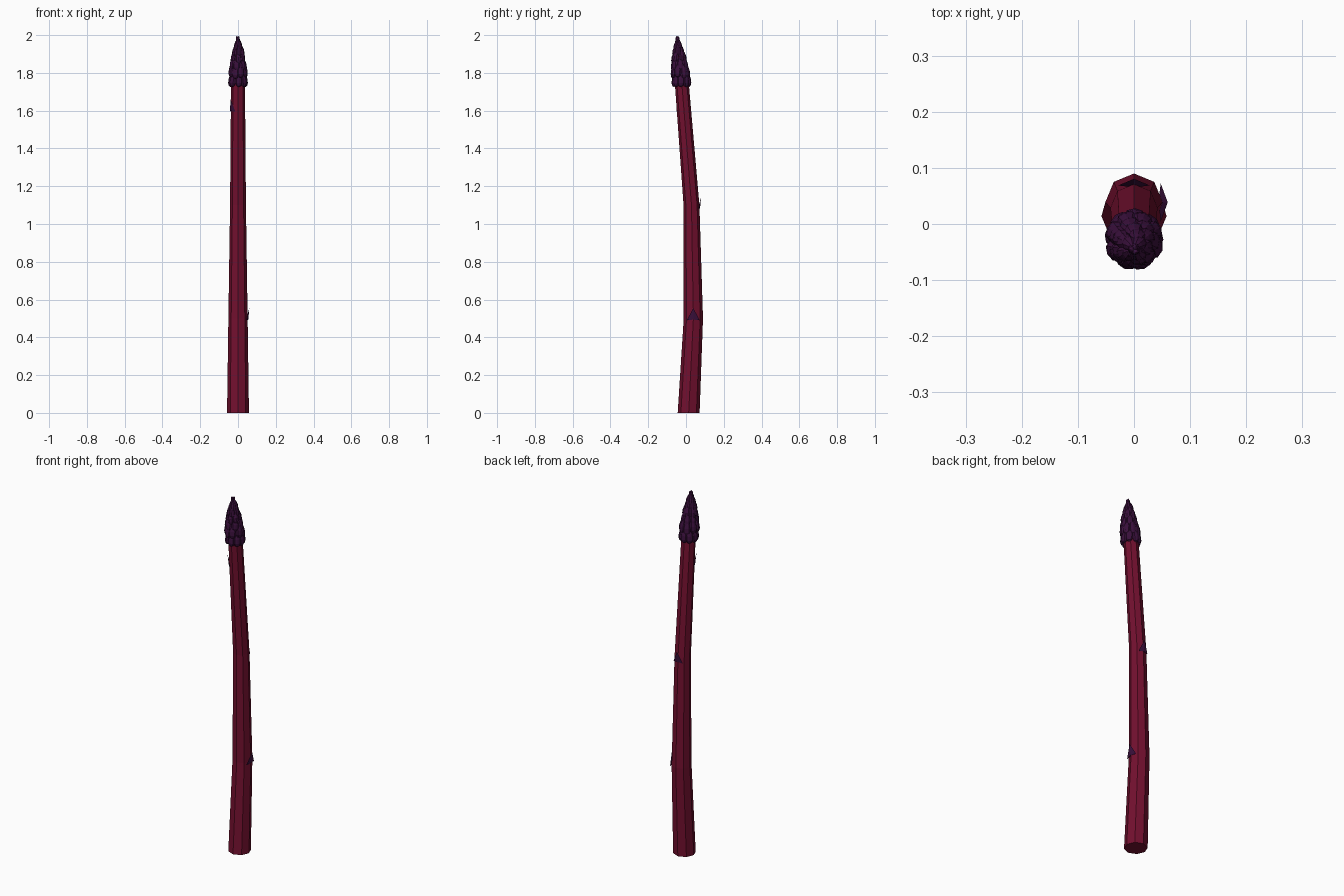
import bpy, bmesh, math, random
from mathutils import Vector, Matrix

if "Cube" in bpy.data.objects:
    bpy.data.objects.remove(bpy.data.objects["Cube"])

random.seed(4)

def material(name, rgb):
    m = bpy.data.materials.new(name)
    m.diffuse_color = (*rgb, 1)
    m.use_nodes = True
    m.node_tree.nodes["Principled BSDF"].inputs["Base Color"].default_value = m.diffuse_color
    return m

RED = material("stalk red", (0.17, 0.005, 0.028))
PURPLE = material("scale purple", (0.042, 0.005, 0.045))

def finish(bm, name, mat):
    bmesh.ops.recalc_face_normals(bm, faces=bm.faces)
    me = bpy.data.meshes.new(name)
    bm.to_mesh(me)
    bm.free()
    me.materials.append(mat)
    ob = bpy.data.objects.new(name, me)
    bpy.context.collection.objects.link(ob)
    return ob

# Bent centre line: z, y, radius
PATH = [(0, 0.014, 0.058), (0.5, 0.039, 0.051), (1.1, 0.029, 0.042),
        (1.73, -0.021, 0.037), (1.86, -0.036, 0.027), (1.97, -0.046, 0.008)]

def along(z):
    for (z0, y0, r0), (z1, y1, r1) in zip(PATH, PATH[1:]):
        if z <= z1:
            t = (z - z0) / (z1 - z0)
            return y0 + (y1 - y0) * t, r0 + (r1 - r0) * t
    return PATH[-1][1:]

# Eight-sided stalk
bm = bmesh.new()
rings = [[bm.verts.new((r * math.sin(k * math.tau / 8), y + r * math.cos(k * math.tau / 8), z))
          for k in range(8)] for z, y, r in PATH]
for a, b in zip(rings, rings[1:]):
    for k in range(8):
        bm.faces.new((a[k], a[(k + 1) % 8], b[(k + 1) % 8], b[k]))
bm.faces.new(rings[0])
bm.faces.new(rings[-1])
finish(bm, "stalk", RED)

# Overlapping pointed bud scales: base z, distance from axis, count, width, height
ROWS = [(1.725, 0.040, 8, 0.040, 0.085), (1.765, 0.041, 8, 0.040, 0.085),
        (1.805, 0.035, 7, 0.038, 0.080), (1.845, 0.029, 6, 0.035, 0.075),
        (1.880, 0.022, 5, 0.032, 0.070), (1.910, 0.014, 4, 0.028, 0.065),
        (1.935, 0.005, 3, 0.022, 0.060)]
bm = bmesh.new()
for i, (z, dist, count, w, h) in enumerate(ROWS):
    for k in range(count):
        ang = (k + 0.5 * (i % 2)) * math.tau / count + random.uniform(-0.12, 0.12)
        zb = z + (random.uniform(0, 0.012) if 0 < i < 6 else 0)
        y = along(zb + h * 0.4)[0]
        vs = bmesh.ops.create_uvsphere(bm, u_segments=8, v_segments=6, radius=0.5)["verts"]
        for v in vs:
            t = v.co.z + 0.5
            taper = 1.15 - 0.55 * t
            v.co = Vector((v.co.x * 0.030 * taper - 0.012 * t * t,
                           v.co.y * w * 1.1 * taper, t * h))
        bmesh.ops.transform(bm, verts=vs, matrix=Matrix.Translation((0, y, zb))
                            @ Matrix.Rotation(ang, 4, 'Z') @ Matrix.Translation((dist, 0, 0)))
finish(bm, "tip_scales", PURPLE)

# Small triangular scales on the stalk, leaning outwards: angle, base z
for n, (deg, z) in enumerate([(0, 0.49), (90, 1.08), (215, 1.595)]):
    y, r = along(z)
    s = r / 0.051
    bm = bmesh.new()
    base = [bm.verts.new(c) for c in ((r * 0.93, -0.034 * s, 0), (r * 1.06, 0, 0.004),
                                      (r * 0.93, 0.034 * s, 0), (r * 0.85, 0, 0.008))]
    top = bm.verts.new((r + 0.009, 0, 0.065))
    for k in range(4):
        bm.faces.new((base[k], base[(k + 1) % 4], top))
    bm.faces.new(base)
    bmesh.ops.transform(bm, verts=bm.verts, matrix=Matrix.Translation((0, y, z))
                        @ Matrix.Rotation(math.radians(deg), 4, 'Z'))
    finish(bm, f"stalk_scale_{n + 1}", PURPLE)
